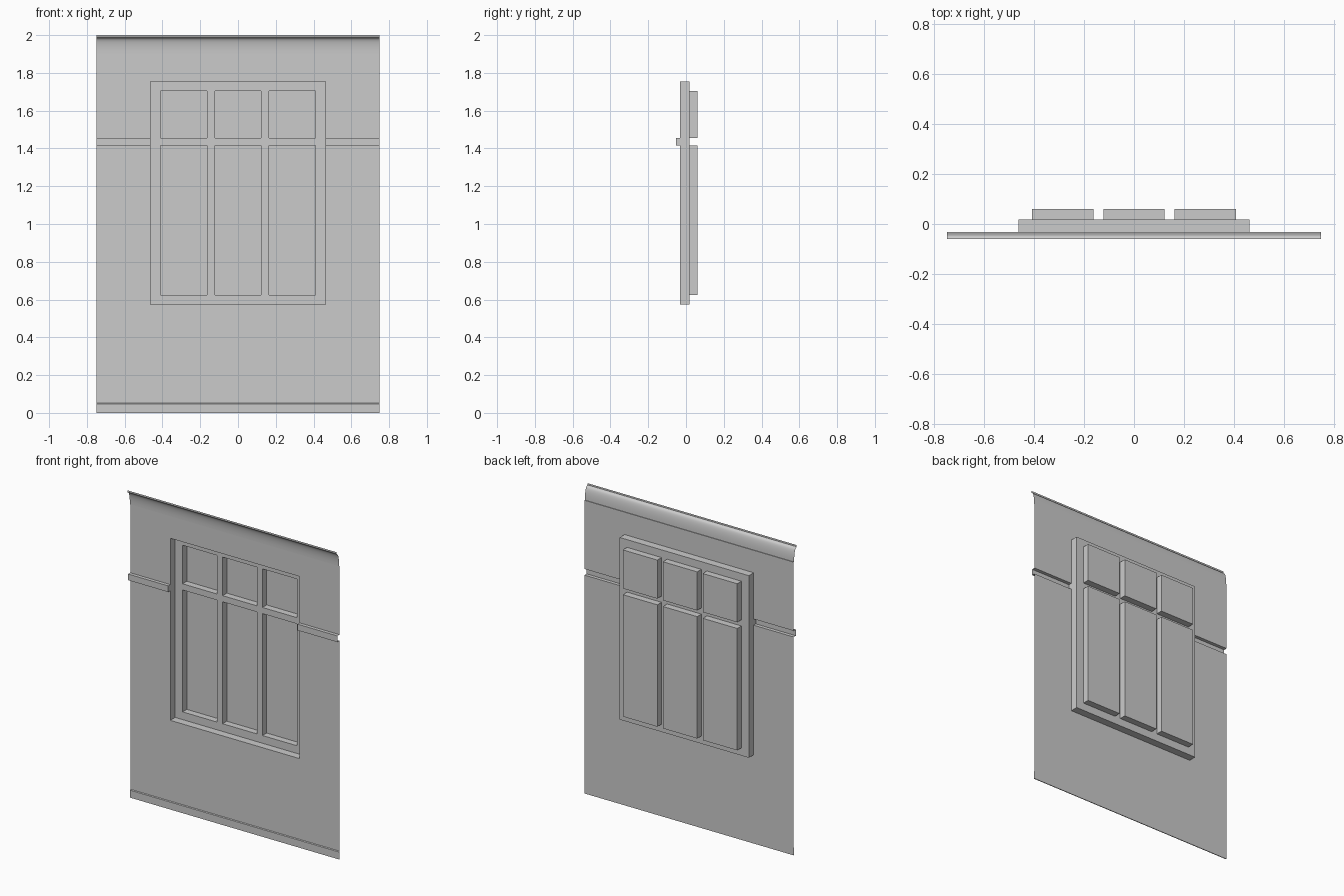
import bpy, bmesh, math

if "Cube" in bpy.data.objects:
    bpy.data.objects.remove(bpy.data.objects["Cube"])

# Depth planes (front faces -y)
WALL, FRAME, GLASS, BAND = -0.032, 0.018, 0.061, -0.054
W = 0.75
FX, FZ0, FZ1 = 0.463, 0.575, 1.755          # window opening
BZ0, BZ1 = 1.415, 1.455                     # band / transom heights
PANE_X = [(-0.41, -0.163), (-0.123, 0.123), (0.163, 0.41)]
PANE_Z = [(0.625, BZ0), (BZ1, 1.705)]


def make(name, quads, smooth=False):
    bm = bmesh.new()
    for q in quads:
        bm.faces.new([bm.verts.new(p) for p in q])
    bmesh.ops.remove_doubles(bm, verts=bm.verts, dist=1e-5)
    me = bpy.data.meshes.new(name)
    bm.to_mesh(me)
    bm.free()
    ob = bpy.data.objects.new(name, me)
    bpy.context.collection.objects.link(ob)
    if smooth:
        bpy.context.view_layer.objects.active = ob
        ob.select_set(True)
        bpy.ops.object.shade_smooth_by_angle(angle=math.radians(30))
        ob.select_set(False)
    return ob


def rect(x0, x1, z0, z1, y):
    return [(x0, y, z0), (x1, y, z0), (x1, y, z1), (x0, y, z1)]


def sheet(xs, zs, y, is_hole):
    """Flat gridded sheet with holes left open."""
    return [rect(a, b, c, d, y) for a, b in zip(xs, xs[1:]) for c, d in zip(zs, zs[1:])
            if not is_hole((a + b) / 2, (c + d) / 2)]


def reveal(x0, x1, z0, z1, y0, y1):
    """Four inward-facing sides of a recess."""
    f, b = rect(x0, x1, z0, z1, y0), rect(x0, x1, z0, z1, y1)
    return [[f[i], f[(i + 1) % 4], b[(i + 1) % 4], b[i]] for i in range(4)]


def sweep(profile, x0, x1):
    """Extrude a (y, z) profile along x."""
    return [[(x0, *p), (x1, *p), (x1, *q), (x0, *q)] for p, q in zip(profile, profile[1:])]


# Wall sheet, open at the window and behind the band
make("wall", sheet([-W, -FX, FX, W], [0, FZ0, BZ0, BZ1, FZ1, 1.9], WALL,
                   lambda x, z: (abs(x) < FX and FZ0 < z < FZ1) or BZ0 < z < BZ1))

# Window frame: outer reveal and face with six openings
xs = [-FX] + [x for p in PANE_X for x in p] + [FX]
zs = [FZ0] + [z for p in PANE_Z for z in p] + [FZ1]
in_pane = lambda x, z: (any(a < x < b for a, b in PANE_X)
                        and any(a < z < b for a, b in PANE_Z))
make("window_frame", reveal(-FX, FX, FZ0, FZ1, WALL, FRAME) + sheet(xs, zs, FRAME, in_pane))

# Recessed panes
for i, (a, b) in enumerate(PANE_X):
    for j, (c, d) in enumerate(PANE_Z):
        make(f"pane_{i}_{j}", reveal(a, b, c, d, FRAME, GLASS) + [rect(a, b, c, d, GLASS)])

# Bands each side of the window, capped where they meet the opening
band = [(WALL, BZ0), (BAND, BZ0), (BAND, BZ1), (WALL, BZ1)]
make("band_right", sweep(band, FX, W) + [[(FX, *p) for p in band]])
make("band_left", sweep(band, -W, -FX) + [[(-FX, *p) for p in reversed(band)]])

# Cornice: small step, cove, then lip
cove = [(-0.036 - 0.019 * (1 - math.cos(t)), 1.9 + 0.083 * math.sin(t))
        for t in (math.pi / 2 * i / 8 for i in range(9))]
make("cornice", sweep([(WALL, 1.9)] + cove + [(-0.061, 1.989), (-0.061, 2.0)], -W, W), True)

# Plinth with a thin sloped top
make("plinth", sweep([(WALL, 0), (-0.037, 0), (-0.037, 0.048), (WALL, 0.052)], -W, W))
